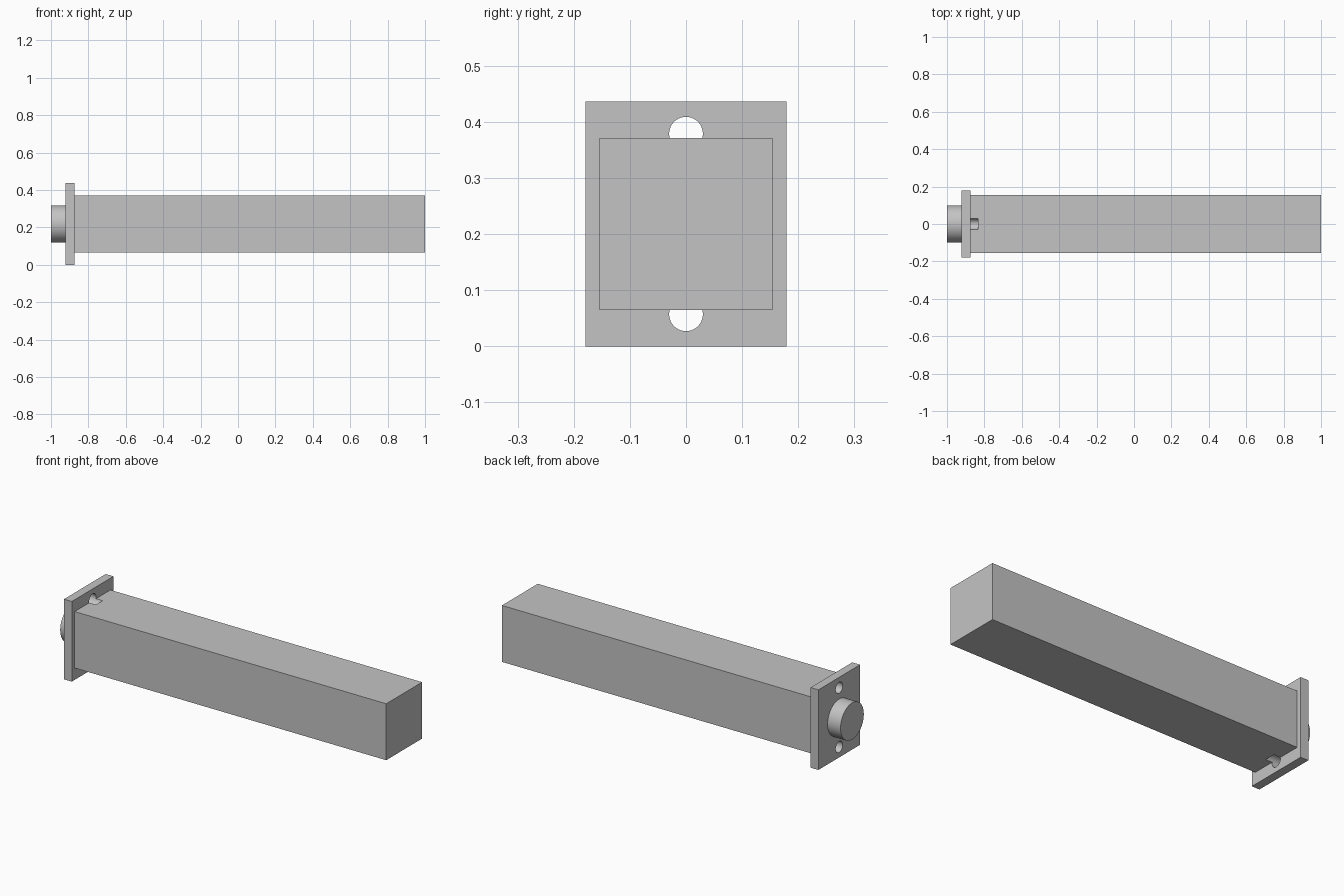
import bpy
import math

cube = bpy.data.objects.get("Cube")
if cube:
    bpy.data.objects.remove(cube, do_unlink=True)

grey = bpy.data.materials.new("plain grey")
grey.use_nodes = True
colour = (0.55, 0.55, 0.55, 1)
grey.diffuse_color = colour
grey.node_tree.nodes["Principled BSDF"].inputs["Base Color"].default_value = colour

MID_Z = 0.218


def finish(obj, name):
    obj.name = name
    obj.data.materials.append(grey)
    bpy.ops.object.transform_apply(location=False, rotation=True, scale=True)
    return obj


def box(name, x0, x1, width, height):
    bpy.ops.mesh.primitive_cube_add(size=1, location=((x0 + x1) / 2, 0, MID_Z))
    obj = bpy.context.object
    obj.scale = (x1 - x0, width, height)
    return finish(obj, name)


def rod(name, x0, x1, radius, z):
    bpy.ops.mesh.primitive_cylinder_add(
        vertices=64, radius=radius, depth=x1 - x0,
        location=((x0 + x1) / 2, 0, z), rotation=(0, math.pi / 2, 0))
    return finish(bpy.context.object, name)


# Long square bar, end flange and round boss
bar = box("bar", -0.875, 1.0, 0.308, 0.307)
flange = box("flange", -0.922, -0.875, 0.358, 0.436)
boss = rod("boss", -1.0, -0.922, 0.1, MID_Z)

# Bolt holes through the flange, ending blind in the bar
for label, side in (("upper", 1), ("lower", -1)):
    cutter = rod(label + "_hole_cutter", -0.96, -0.835, 0.03, MID_Z + side * 0.161)
    cutter.hide_render = True
    for part in (bar, flange):
        mod = part.modifiers.new(label + "_hole", "BOOLEAN")
        mod.operation = "DIFFERENCE"
        mod.solver = "EXACT"
        mod.object = cutter
        bpy.context.view_layer.objects.active = part
        bpy.ops.object.modifier_apply(modifier=mod.name)
    bpy.data.objects.remove(cutter, do_unlink=True)

# Smooth the round walls, keep the edges sharp
bpy.ops.object.select_all(action="DESELECT")
for part in (bar, flange, boss):
    part.select_set(True)
bpy.context.view_layer.objects.active = bar
bpy.ops.object.shade_smooth_by_angle(angle=math.radians(30))
